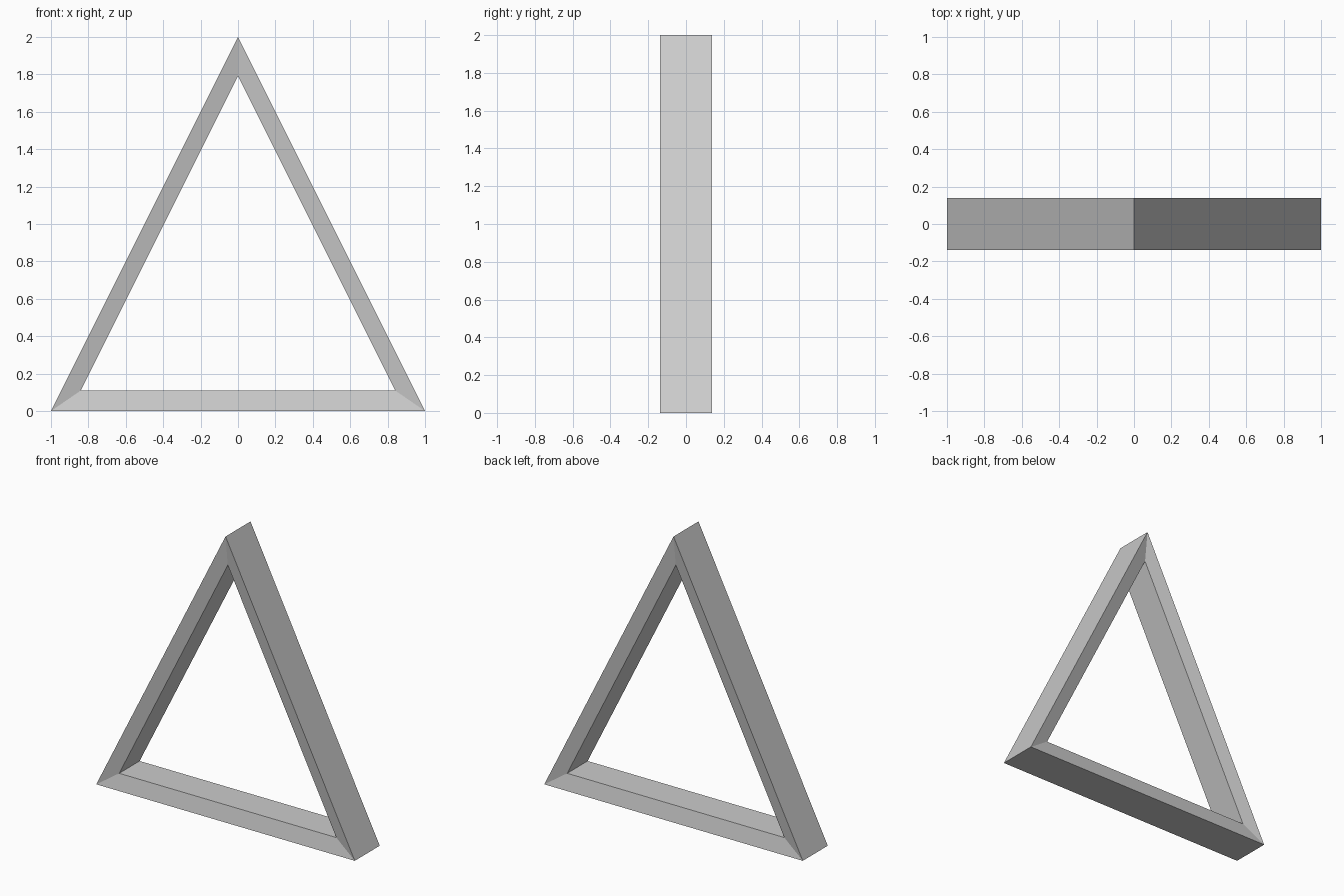
import bpy, bmesh

if "Cube" in bpy.data.objects:
    bpy.data.objects.remove(bpy.data.objects["Cube"])

# Outer and inner triangle outlines (x, z)
OUTER = [(-1, 0), (1, 0), (0, 2)]
INNER = [(-0.84, 0.11), (0.84, 0.11), (0, 1.79)]
OUTER_Y, INNER_Y = 0.138, 0.113  # front and back faces slope slightly inward

bm = bmesh.new()


def ring(points, y):
    return [bm.verts.new((x, y, z)) for x, z in points]


# Four-sided cross-section carried round the three mitred corners
rings = [ring(OUTER, -OUTER_Y), ring(INNER, -INNER_Y),
         ring(INNER, INNER_Y), ring(OUTER, OUTER_Y)]
for k in range(4):
    a, b = rings[k], rings[(k + 1) % 4]
    for i in range(3):
        j = (i + 1) % 3
        bm.faces.new((a[i], a[j], b[j], b[i]))
bmesh.ops.recalc_face_normals(bm, faces=bm.faces)

mesh = bpy.data.meshes.new("triangle_frame")
bm.to_mesh(mesh)
bm.free()
frame = bpy.data.objects.new("triangle_frame", mesh)
bpy.context.collection.objects.link(frame)
